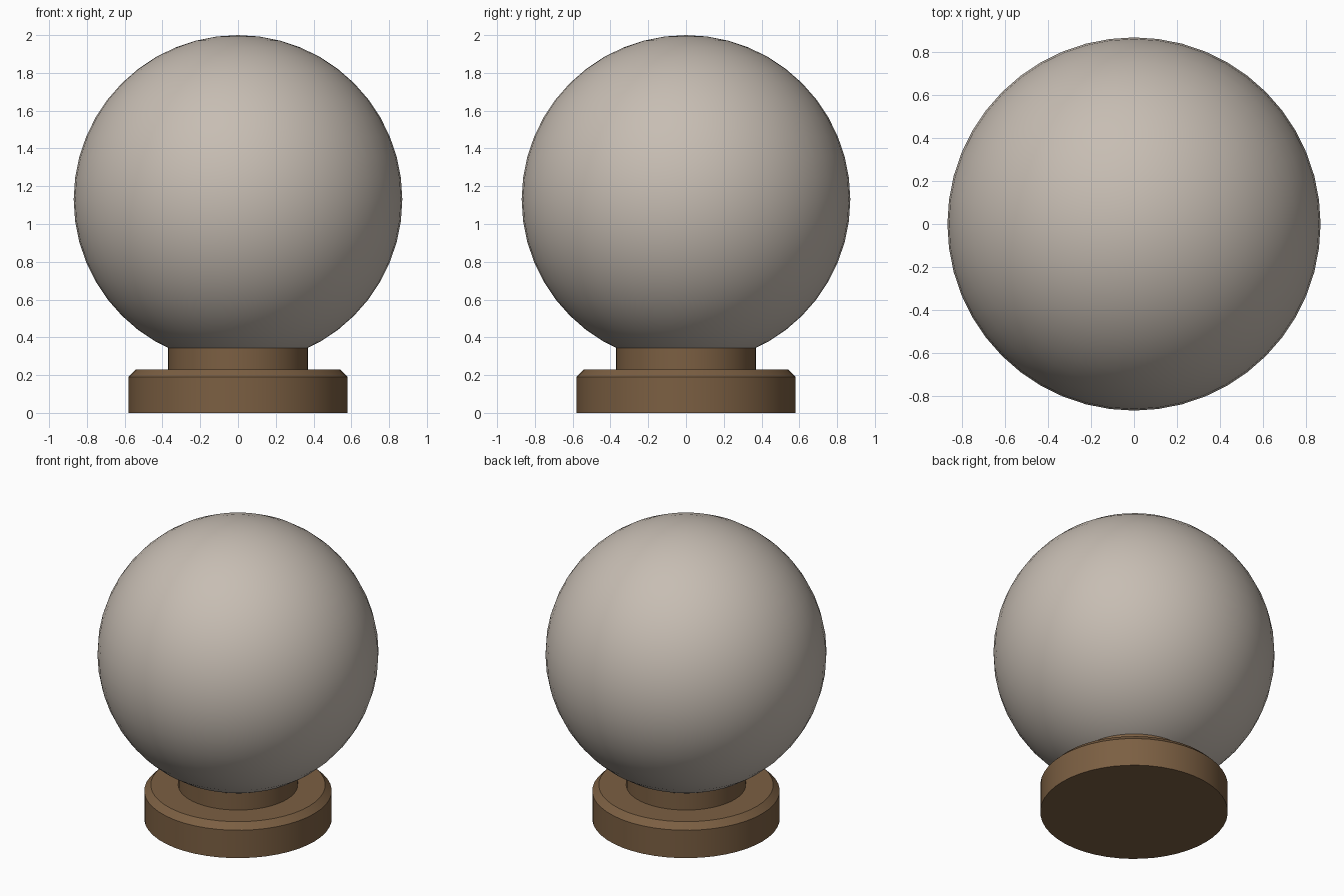
import bpy
import bmesh
import math

cube = bpy.data.objects.get("Cube")
if cube:
    bpy.data.objects.remove(cube, do_unlink=True)


def make_material(name, colour):
    mat = bpy.data.materials.new(name)
    mat.use_nodes = True
    mat.diffuse_color = colour
    mat.node_tree.nodes["Principled BSDF"].inputs["Base Color"].default_value = colour
    return mat


def finish(obj, name, mat):
    obj.name = name
    obj.data.name = name
    obj.data.materials.append(mat)
    bpy.ops.object.shade_smooth_by_angle(angle=math.radians(30))
    return obj


def cylinder(name, radius, bottom, top, mat):
    bpy.ops.mesh.primitive_cylinder_add(
        vertices=48, radius=radius, depth=top - bottom,
        location=(0, 0, (bottom + top) / 2))
    return finish(bpy.context.object, name, mat)


wood = make_material("brown wood", (0.20, 0.115, 0.055, 1))
stone = make_material("warm pale grey", (0.57, 0.51, 0.45, 1))

# Round plinth with a chamfered upper rim
plinth = cylinder("plinth", 0.58, 0, 0.23, wood)
bm = bmesh.new()
bm.from_mesh(plinth.data)
top_z = max(v.co.z for v in bm.verts)
rim = [e for e in bm.edges if all(abs(v.co.z - top_z) < 1e-4 for v in e.verts)]
bmesh.ops.bevel(bm, geom=rim, offset=0.04, segments=1, affect='EDGES')
bm.to_mesh(plinth.data)
bm.free()
plinth.select_set(True)
bpy.ops.object.shade_smooth_by_angle(angle=math.radians(30))

# Neck that cradles the ball
cylinder("neck", 0.37, 0.23, 0.345, wood)

# Large ball
bpy.ops.mesh.primitive_uv_sphere_add(
    segments=48, ring_count=24, radius=0.87, location=(0, 0, 1.13))
finish(bpy.context.object, "ball", stone)
